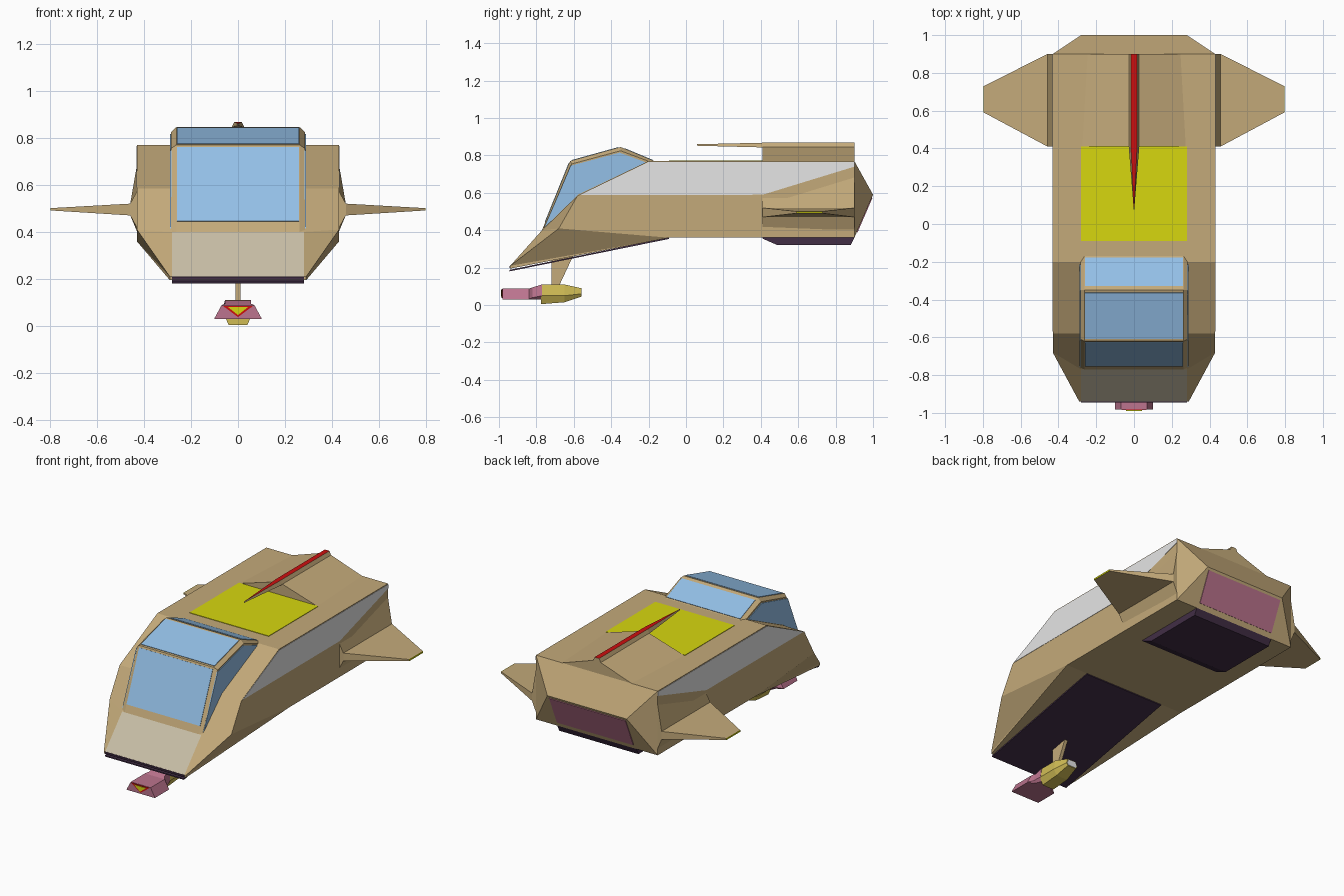
import bpy
import bmesh
from mathutils import Vector

if "Cube" in bpy.data.objects:
    bpy.data.objects.remove(bpy.data.objects["Cube"], do_unlink=True)


def material(name, *srgb):
    lin = [((c / 255 + 0.055) / 1.055) ** 2.4 if c > 10 else c / 3295 for c in srgb]
    mat = bpy.data.materials.new(name)
    mat.use_nodes = True
    mat.diffuse_color = (*lin, 1)
    mat.node_tree.nodes["Principled BSDF"].inputs["Base Color"].default_value = (*lin, 1)
    return mat


tan = material("tan", 196, 170, 122)
cream = material("cream", 200, 190, 166)
pale = material("pale grey", 230, 230, 230)
glass = material("blue glass", 150, 195, 235)
yellow = material("yellow", 215, 215, 15)
red = material("red", 205, 15, 15)
pink = material("dusty pink", 188, 116, 142)
purple = material("dark purple", 66, 46, 70)
ochre = material("ochre", 208, 188, 85)


def finish(name, bm, *mats):
    bmesh.ops.remove_doubles(bm, verts=bm.verts, dist=0.0001)
    bmesh.ops.recalc_face_normals(bm, faces=bm.faces)
    mesh = bpy.data.meshes.new(name)
    bm.to_mesh(mesh)
    bm.free()
    for mat in mats:
        mesh.materials.append(mat)
    obj = bpy.data.objects.new(name, mesh)
    bpy.context.scene.collection.objects.link(obj)
    return obj


def loft(name, rings, *mats):
    """Closed solid through rings with equal point counts."""
    bm = bmesh.new()
    loops = [[bm.verts.new(p) for p in ring] for ring in rings]
    for a, b in zip(loops, loops[1:]):
        for i in range(len(a)):
            j = (i + 1) % len(a)
            bm.faces.new((a[i], a[j], b[j], b[i]))
    bm.faces.new(loops[0])
    bm.faces.new(loops[-1])
    return finish(name, bm, *mats)


def prism(name, profile, half, mat):
    """Side profile of (y, z) points extruded across the width."""
    return loft(name, [[(x, y, z) for y, z in profile] for x in (-half, half)], mat)


def plate(name, points, offset, mat):
    """Thin panel lying on a surface."""
    off = Vector(offset)
    return loft(name, [[Vector(p) - off for p in points], [Vector(p) + off for p in points]], mat)


# Hull: centre strip, sloping shoulders, sides and wedge tail
inner = [(.28, -.94, .21), (.28, -.77, .4), (.28, -.58, .585), (.28, -.2, .77), (.28, .9, .77)]
outer = [(.29, -.94, .21), (.43, -.68, .41), (.43, -.58, .585), (.43, -.2, .77), (.43, .9, .77)]
keel = [(.29, -.94, .195), (.43, -.09, .36), (.43, .9, .36)]
ridge = (.28, 1, .59)


def flip(p):
    return (-p[0], p[1], p[2])


bm = bmesh.new()


def face(*points, index=0):
    f = bm.faces.new([bm.verts.new(p) for p in points])
    f.material_index = index


for i in range(4):
    a, b = inner[i], inner[i + 1]
    face(a, b, flip(b), flip(a), index=1 if i == 0 else 0)
for side in (lambda p: p, flip):
    I, O, K = [[side(p) for p in chain] for chain in (inner, outer, keel)]
    for i in range(4):
        face(I[i], O[i], O[i + 1], I[i + 1])
    face(O[0], K[0], K[1])
    face(O[0], K[1], O[1])
    face(*O[1:], K[2], K[1])
    face(O[4], K[2], side(ridge))
    face(O[4], I[4], side(ridge))
for a, b in zip(keel, keel[1:]):
    face(a, b, flip(b), flip(a))
face(keel[2], ridge, flip(ridge), flip(keel[2]))
face(inner[4], ridge, flip(ridge), flip(inner[4]))
face(outer[0], inner[0], flip(inner[0]), flip(outer[0]), flip(keel[0]), keel[0])
finish("hull", bm, tan, cream)

# Canopy with chamfered sides
canopy = [(-.77, .4), (-.62, .77), (-.35, .845), (-.17, .77), (-.58, .57)]
trimmed = [(-.765, .4), (-.61, .755), (-.35, .825), (-.19, .765), (-.58, .57)]
loft("canopy_frame", [[(x, y, z) for y, z in prof] for x, prof in
     ((-.284, trimmed), (-.262, canopy), (.262, canopy), (.284, trimmed))], tan)

# Canopy panes
spans = [("front_pane", .12, .97), ("roof_pane", .04, .95), ("rear_pane", .12, .96)]
for i, (name, start, end) in enumerate(spans):
    a, b = Vector((0, *canopy[i])), Vector((0, *canopy[i + 1]))
    d = b - a
    p, q = a + d * start, a + d * end
    w = Vector((.26, 0, 0))
    normal = Vector((0, -d.z, d.y)).normalized()
    plate(name, [p - w, p + w, q + w, q - w], normal * .003, glass)

pane = [(-.757, .415), (-.617, .745), (-.355, .815), (-.215, .763), (-.575, .592)]
panel = [(-.57, .588), (-.2, .765), (.9, .765), (.9, .74), (.41, .59)]
wing_rings = [
    (.42, [(.41, .4), (.41, .59), (.9, .74), (.9, .38)]),
    (.458, [(.41, .47), (.41, .52), (.9, .52), (.9, .47)]),
    (.795, [(.59, .491), (.59, .501), (.73, .501), (.73, .491)]),
]
for label, s in (("left", 1), ("right", -1)):
    plate(label + "_side_pane", [(s * .285, y, z) for y, z in pane], (.003, 0, 0), glass)
    plate(label + "_side_panel", [(s * .43, y, z) for y, z in panel], (.002, 0, 0), pale)
    # Wing with root fairing
    loft(label + "_wing", [[(s * x, y, z) for y, z in ring] for x, ring in wing_rings], tan)
    plate(label + "_wing_tip", [(s * .796, y, z) for y, z in wing_rings[2][1]],
          (.002, 0, 0), yellow)

# Roof, tail and belly panels
plate("roof_panel", [(-.28, -.09, .77), (.28, -.09, .77), (.28, .41, .77), (-.28, .41, .77)],
      (0, 0, .003), yellow)
plate("tail_panel", [(-.27, .913, .39), (.27, .913, .39), (.27, .993, .575), (-.27, .993, .575)],
      (0, .004, -.002), pink)
prism("belly_panel", [(-.945, .18), (-.945, .188), (-.09, .362), (-.09, .354)], .28, purple)
prism("nose_lip", [(-.945, .198), (-.945, .208), (-.92, .215), (-.92, .2)], .28, purple)
prism("rear_skid", [(.41, .365), (.41, .355), (.49, .32), (.88, .32), (.9, .36)], .28, purple)

# Dorsal fairing and spike
loft("dorsal_fairing", [[(-w, .41, z), (w, .41, z), (w * .9, .9, z), (-w * .9, .9, z)]
     for w, z in ((.28, .768), (.028, .845))], tan)
rod = loft("dorsal_spike", [[(0, .06, tip), (w, .41, z), (w, .9, z), (-w, .9, z), (-w, .41, z)]
           for w, z, tip in ((.028, .843, .852), (.016, .868, .86))], tan, red)
for f in rod.data.polygons:
    if f.normal.z > .9:
        f.material_index = 1

# Strut under the nose
prism("pod_strut", [(-.72, .25), (-.6, .27), (-.68, .1), (-.72, .1)], .011, tan)

# Pod: pink head with a faceted yellow tail


def section(y, top, mid, low, z_top, z_mid, z_low):
    return [(-top, y, z_top), (top, y, z_top), (mid, y, z_mid),
            (low, y, z_low), (-low, y, z_low), (-mid, y, z_mid)]


loft("pod_head", [section(-.982, .07, .1, .1, .088, .033, .03),
                  section(-.84, .07, .1, .1, .088, .033, .03),
                  section(-.82, .055, .075, .06, .095, .04, .03),
                  section(-.77, .055, .06, .04, .11, .05, .03)], pink)
loft("pod_tail", [section(-.775, .05, .06, .04, .11, .05, .005),
                  section(-.65, .05, .06, .04, .11, .05, .015),
                  section(-.56, .03, .04, .03, .09, .06, .045)], ochre)
plate("pod_tail_cap", section(-.56, .026, .036, .026, .086, .06, .049), (0, .002, 0), pale)

# Triangular lens on the pod head
for name, w, top, low, y, mat in (("lens_rim", .065, .086, .038, -.983, red),
                                  ("lens", .042, .08, .046, -.986, yellow)):
    plate(name, [(-w, y, top), (w, y, top), (0, y, low)], (0, .003, 0), mat)
